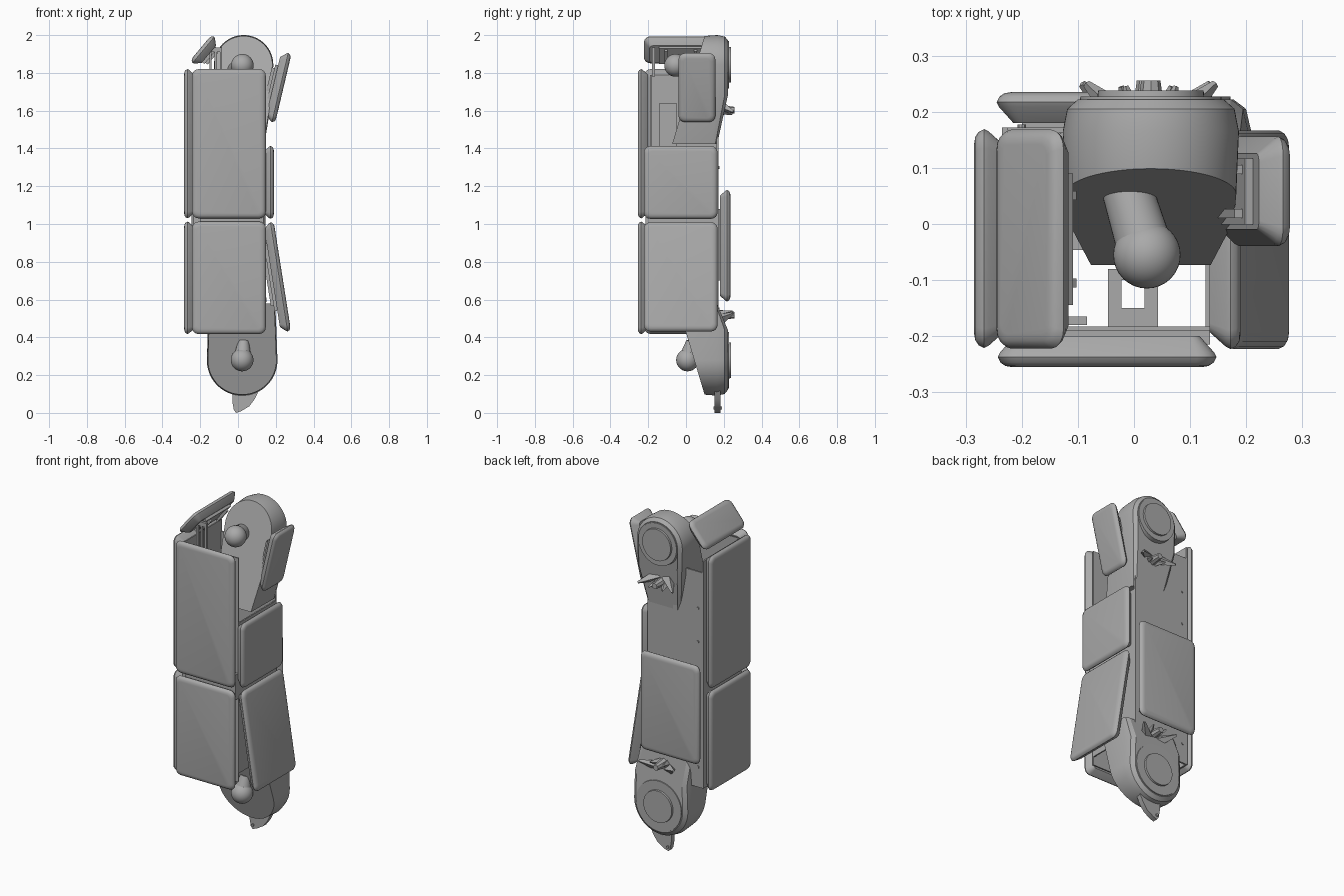
import bpy, bmesh, math
from mathutils import Vector, Matrix

if "Cube" in bpy.data.objects:
    bpy.data.objects.remove(bpy.data.objects["Cube"])

GREY = (0.4, 0.4, 0.4, 1)
grey = bpy.data.materials.new("plain grey")
grey.use_nodes = True
grey.diffuse_color = GREY
grey.node_tree.nodes["Principled BSDF"].inputs["Base Color"].default_value = GREY


def finish(name, bm, angle=30):
    bmesh.ops.recalc_face_normals(bm, faces=bm.faces)
    mesh = bpy.data.meshes.new(name)
    bm.to_mesh(mesh)
    bm.free()
    mesh.materials.append(grey)
    ob = bpy.data.objects.new(name, mesh)
    bpy.context.collection.objects.link(ob)
    bpy.ops.object.select_all(action='DESELECT')
    ob.select_set(True)
    bpy.context.view_layer.objects.active = ob
    bpy.ops.object.shade_smooth_by_angle(angle=math.radians(angle))
    return ob


def loft(bm, rings):
    """Skin closed rings of equal length and cap both ends."""
    loops = [[bm.verts.new(p) for p in ring] for ring in rings]
    n = len(loops[0])
    for a, b in zip(loops, loops[1:]):
        for i in range(n):
            j = (i + 1) % n
            bm.faces.new((a[i], a[j], b[j], b[i]))
    bm.faces.new(loops[0])
    bm.faces.new(loops[-1])


def rounded_rect(w, h, r, depth):
    pts = []
    for q, (sx, sy) in enumerate(((1, 1), (-1, 1), (-1, -1), (1, -1))):
        for k in range(5):
            a = math.radians(90 * q + 22.5 * k)
            pts.append(Vector((sx * (w / 2 - r) + r * math.cos(a),
                               sy * (h / 2 - r) + r * math.sin(a), depth)))
    return pts


def frame(center, normal):
    """Matrix whose local z is the normal and local y points upward."""
    n = Vector(normal).normalized()
    across = Vector((0, 0, 1)).cross(n).normalized()
    up = n.cross(across)
    return Matrix.Translation(center) @ Matrix((across, up, n)).transposed().to_4x4()


def plate(name, center, normal, w, h):
    """Cushion-edged armour plate; center lies on its outer face."""
    bm = bmesh.new()
    m = frame(center, normal)
    profile = ((0.026, 0), (0.014, -0.002), (0.005, -0.008), (0, -0.018),
               (0.004, -0.026), (0.03, -0.055))
    loft(bm, [[m @ p for p in rounded_rect(w - 2 * i, h - 2 * i, 0.034 - i * 0.6, d)]
              for i, d in profile])
    finish(name, bm)


def box(name, lo, hi, m=Matrix()):
    lo, hi = Vector(lo), Vector(hi)
    bm = bmesh.new()
    bmesh.ops.create_cube(bm, size=1, matrix=m @ Matrix.Translation((lo + hi) / 2)
                          @ Matrix.Diagonal((*(hi - lo), 1)))
    return finish(name, bm)


def rod(name, a, b, r1, r2, sides=32):
    a, b = Vector(a), Vector(b)
    m = Matrix.Translation((a + b) / 2) @ (b - a).to_track_quat('Z', 'Y').to_matrix().to_4x4()
    bm = bmesh.new()
    bmesh.ops.create_cone(bm, cap_ends=True, segments=sides, radius1=r1, radius2=r2,
                          depth=(b - a).length, matrix=m)
    return finish(name, bm)


# Armour plates on the four sides
WIDE = 0.39
for level, z, h in (("upper", 1.425, 0.79), ("lower", 0.715, 0.595)):
    plate(level + "_front_plate", (-0.048, -0.255, z), (0, -1, 0), WIDE, h)
    plate(level + "_left_plate", (-0.285, -0.026, z), (-1, 0, 0), WIDE, h)
plate("back_plate", (-0.05, 0.235, 0.885), (0, 1, 0), WIDE, 0.59)
plate("middle_right_plate", (0.19, -0.028, 1.22), (1, 0, 0), WIDE, 0.385)

# Splayed plates with a backing bracket under each
splayed = (("lower_right", (0.235, -0.028, 0.723), (0.988, 0, 0.156), WIDE, 0.585),
           ("upper_right", (0.24, 0.058, 1.718), (0.973, 0, -0.23), 0.195, 0.375),
           ("top_left", (-0.197, -0.027, 1.933), (-0.77, 0, 0.64), WIDE, 0.18))
for name, c, n, w, h in splayed:
    plate(name + "_splayed_plate", c, n, w, h)
    m = frame(c, n)
    box(name + "_bracket", (-w * 0.3, -h * 0.3, -0.07), (w * 0.3, h * 0.3, -0.05), m)
    for k in (-1, 1):
        box(name + "_bracket_rail", (k * w * 0.2 - 0.008, -h * 0.25, -0.085),
            (k * w * 0.2 + 0.008, h * 0.25, -0.065), m)

# Hollow inner casing, open at both ends
box("front_wall", (-0.235, -0.19, 0.45), (0.135, -0.183, 1.79))
box("left_wall", (-0.235, -0.19, 0.43), (-0.225, 0.172, 1.79))
box("back_wall", (-0.235, 0.162, 0.43), (0.135, 0.172, 1.72))
box("right_wall", (0.127, -0.19, 0.5), (0.135, 0.172, 1.4))
box("front_spacer", (-0.2, -0.215, 0.95), (0.135, -0.185, 1.1))
for z in (0.75, 1.45):
    box("left_spacer", (-0.245, -0.15, z - 0.1), (-0.225, 0.1, z + 0.1))
box("back_spacer", (-0.2, 0.165, 0.7), (0.1, 0.19, 1.08))

# Windowed inner bracket
for x in (-0.034, 0.031):
    box("bracket_arm", (x - 0.012, -0.185, 1.0), (x + 0.012, -0.08, 1.01))
for y in (-0.185, -0.1):
    box("bracket_bar", (-0.045, y, 1.0), (0.043, y + 0.035 if y < -0.15 else y + 0.02, 1.01))

# Slotted hinge arm by the top plate
for x in (-0.145, -0.118, -0.09):
    box("hinge_slat", (x - 0.006, -0.18, 1.78), (x + 0.006, -0.165, 1.92))
box("hinge_cap", (-0.151, -0.18, 1.91), (-0.084, -0.165, 1.935))
box("inner_rib", (-0.225, -0.14, 1.3), (-0.205, -0.05, 1.64))


def foot(name, cx, cz, s, r, end_w, length):
    """Rounded end housing; s points from its round tip toward the body."""
    def ring(scale, depth):
        pts = [(end_w * scale, length), (r * scale * 0.97, 0.16)]
        for k in range(33):
            a = math.pi * k / 32
            pts.append((r * scale * math.cos(a), -r * scale * math.sin(a)))
        pts += [(-r * scale * 0.97, 0.16), (-end_w * scale, length)]
        return [(cx + u, depth(t), cz + s * t) for u, t in pts]

    def slope(t):
        return 0.1 - 0.3 * (t + r)

    bm = bmesh.new()
    loft(bm, [ring(0.83, lambda t: 0.222 if t < 0.2 else 0.165),
              ring(0.95, lambda t: 0.205 if t < 0.2 else 0.155),
              ring(1.0, lambda t: 0.165 if t < 0.2 else 0.14),
              ring(0.97, slope)])
    finish(name + "_housing", bm)
    # Round hub on the back
    rod(name + "_hub_rim", (cx, 0.2, cz), (cx, 0.227, cz), r * 0.82, r * 0.8, 48)
    rod(name + "_hub", (cx, 0.22, cz), (cx, 0.238, cz), 0.096, 0.094, 48)
    # Claw of three teeth beside the hub
    z = cz + s * 0.24
    rod(name + "_claw_post", (cx, 0.15, z), (cx, 0.256, z), 0.032, 0.017, 8)
    for k in (-1, 1):
        rod(name + "_claw_tooth", (cx + k * 0.03, 0.17, z - s * 0.03),
            (cx + k * 0.115, 0.25, z + s * 0.01), 0.035, 0.007, 4)
        rod(name + "_claw_nub", (cx + k * 0.02, 0.17, z),
            (cx + k * 0.045, 0.245, z + s * 0.02), 0.025, 0.005, 4)


foot("lower", 0.022, 0.278, 1, 0.187, 0.175, 0.3)
foot("upper", 0.03, 1.843, -1, 0.157, 0.11, 0.42)

# Ball sensors on tapering stems
for name, ball, root in (("upper", (0.023, -0.055, 1.84), (-0.015, 0.07, 1.81)),
                         ("lower", (0.022, 0.008, 0.28), (0.03, 0.03, 0.38))):
    bm = bmesh.new()
    bmesh.ops.create_uvsphere(bm, u_segments=32, v_segments=20, radius=0.06,
                              matrix=Matrix.Translation(ball))
    finish(name + "_ball", bm, 60)
    rod(name + "_ball_stem", ball, root, 0.05, 0.028 if name == "lower" else 0.045)

# Pointed fin under the lower housing
outline = ((-0.03, 0.13), (-0.03, 0.06), (-0.022, 0.015), (-0.01, 0), (0.015, 0.008),
           (0.06, 0.035), (0.09, 0.075), (0.115, 0.13))
bm = bmesh.new()
loft(bm, [[(x, y, z) for x, z in outline] for y in (0.152, 0.182)])
finish("tail_fin", bm)
rod("fin_pin", (-0.008, 0.145, 0.025), (-0.008, 0.19, 0.025), 0.008, 0.008, 12)

# Bolts on the casing
for z in (0.55, 1.3, 1.5):
    rod("back_bolt", (-0.2, 0.165, z), (-0.2, 0.177, z), 0.008, 0.008, 10)
    rod("inner_bolt", (-0.23, -0.11, z), (-0.2, -0.11, z), 0.014, 0.014, 12)
for z in (0.6, 0.75, 0.9):
    rod("right_bolt", (0.13, -0.1, z), (0.15, -0.1, z), 0.012, 0.012, 12)
